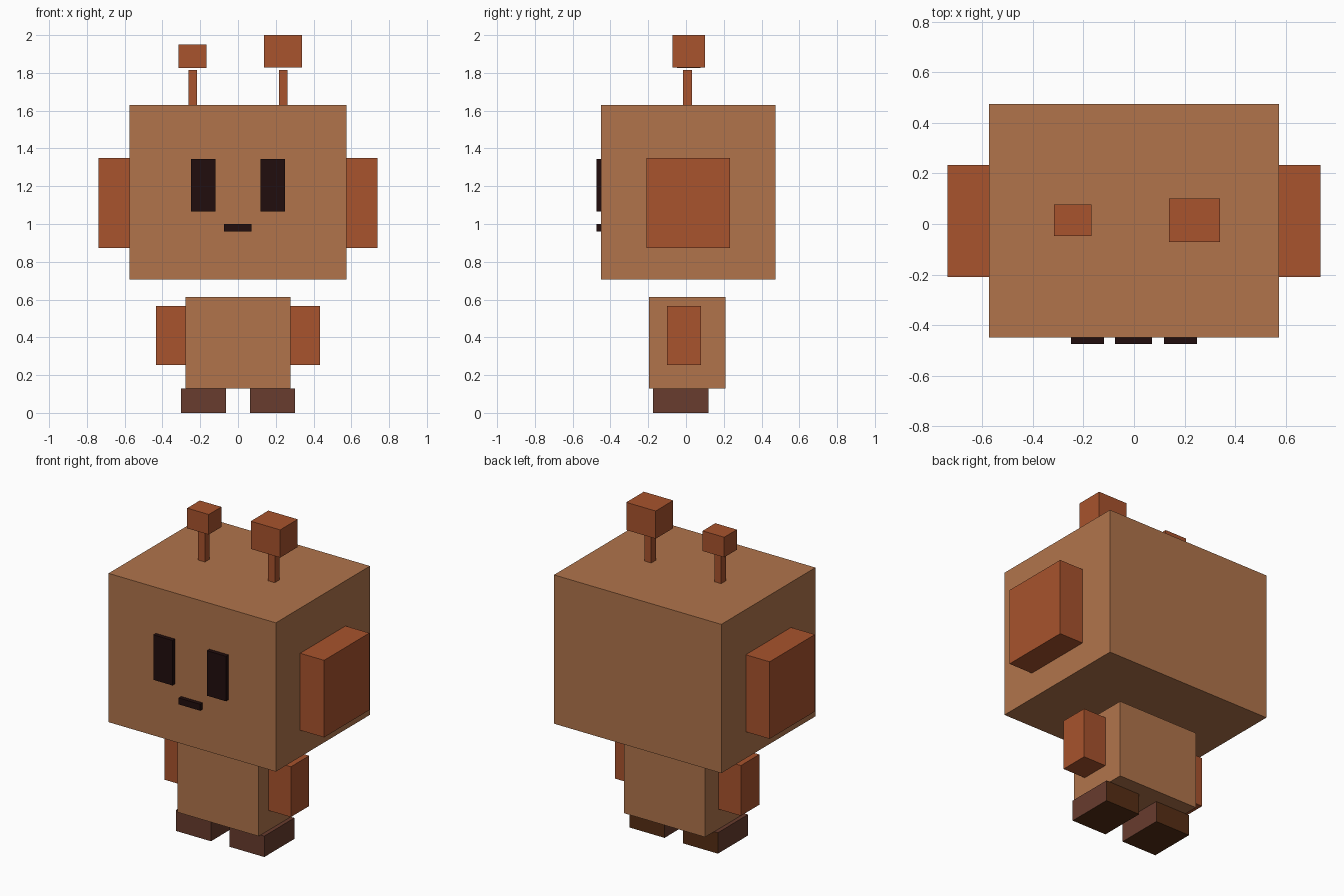
import bpy
import bmesh

cube = bpy.data.objects.get("Cube")
if cube:
    bpy.data.objects.remove(cube, do_unlink=True)


def linear(c):
    c /= 255
    return c / 12.92 if c <= 0.04045 else ((c + 0.055) / 1.055) ** 2.4


def material(name, *rgb):
    colour = (*[linear(c) for c in rgb], 1)
    mat = bpy.data.materials.new(name)
    mat.use_nodes = True
    mat.diffuse_color = colour
    bsdf = mat.node_tree.nodes["Principled BSDF"]
    bsdf.inputs["Base Color"].default_value = colour
    bsdf.inputs["Roughness"].default_value = 0.9
    return mat


tan = material("tan", 177, 116, 75)
rust = material("rust", 168, 83, 45)
foot_brown = material("foot brown", 104, 60, 46)
sole_brown = material("sole brown", 86, 46, 20)
black = material("near black", 33, 13, 13)


def box(name, x, y, z, *mats):
    """Box between (low, high) limits on each axis."""
    bm = bmesh.new()
    bmesh.ops.create_cube(bm, size=1)
    for v in bm.verts:
        v.co = [lim[0] if c < 0 else lim[1] for c, lim in zip(v.co, (x, y, z))]
    bm.normal_update()
    mesh = bpy.data.meshes.new(name)
    bm.to_mesh(mesh)
    bm.free()
    for mat in mats:
        mesh.materials.append(mat)
    obj = bpy.data.objects.new(name, mesh)
    bpy.context.collection.objects.link(obj)
    return obj


# Head and body, with a gap between them
box("head", (-0.574, 0.574), (-0.449, 0.474), (0.707, 1.63), tan)
box("body", (-0.278, 0.278), (-0.195, 0.21), (0.13, 0.614), tan)
box("mouth", (-0.075, 0.072), (-0.474, -0.449), (0.96, 1.0), black)

# Paired parts
for side, s in (("left", 1), ("right", -1)):
    def span(a, b):
        return tuple(sorted((s * a, s * b)))

    box(side + "_ear", span(0.574, 0.738), (-0.21, 0.234), (0.872, 1.35), rust)
    box(side + "_arm", span(0.278, 0.433), (-0.10, 0.08), (0.254, 0.566), rust)
    box(side + "_eye", span(0.118, 0.249), (-0.474, -0.449), (1.066, 1.345), black)
    box(side + "_antenna_stem", span(0.217, 0.263), (-0.015, 0.031), (1.63, 1.815), rust)

    # Feet: the heel and sole faces are a yellower brown
    foot = box(side + "_foot", span(0.063, 0.303), (-0.175, 0.12), (0, 0.13),
               foot_brown, sole_brown)
    for face in foot.data.polygons:
        if face.normal.y > 0.5 or face.normal.z < -0.5:
            face.material_index = 1

# Antenna tips: a large one and a small one
box("left_antenna_tip", (0.138, 0.34), (-0.072, 0.10), (1.828, 2.0), rust)
box("right_antenna_tip", (-0.316, -0.168), (-0.047, 0.077), (1.825, 1.95), rust)
